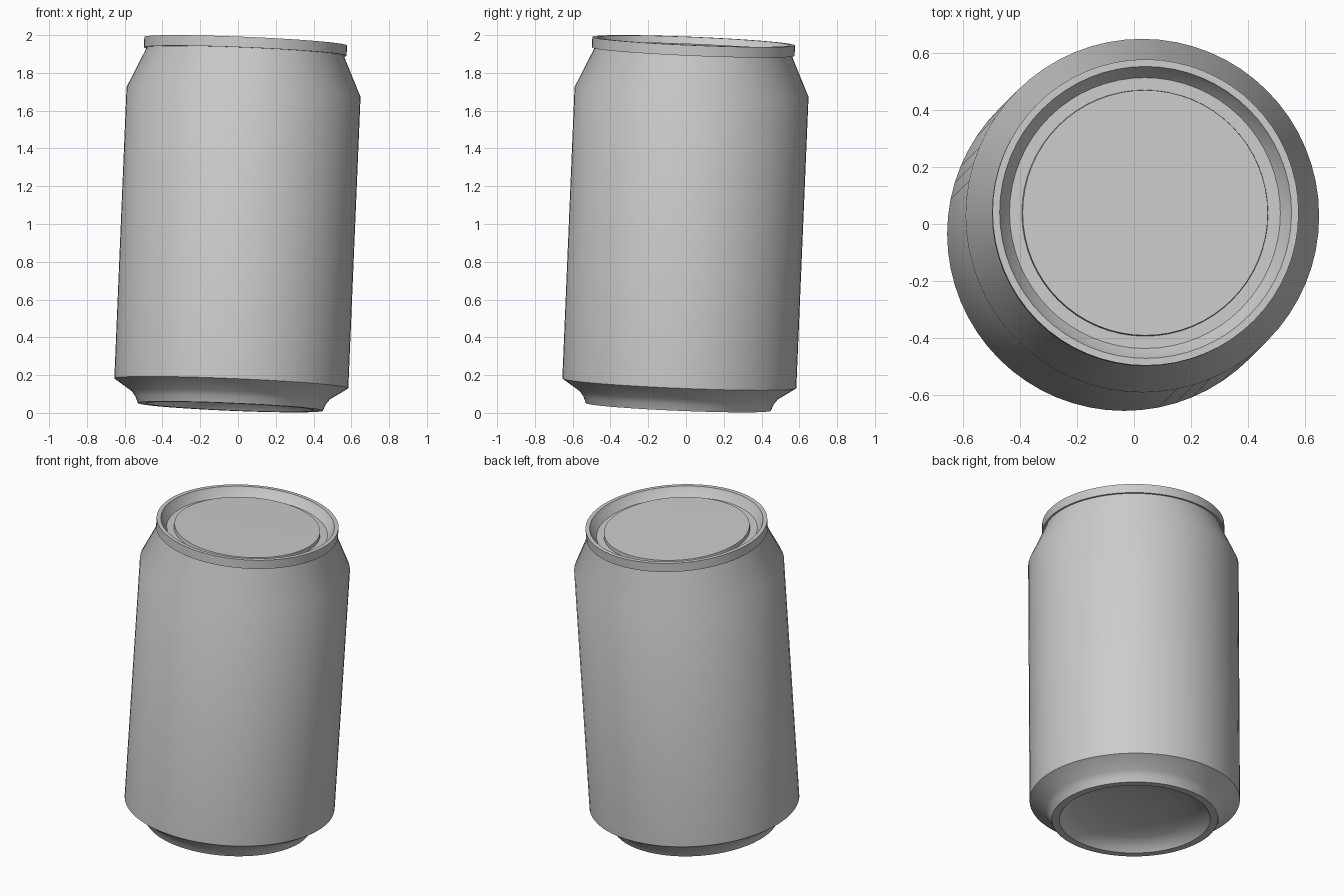
import bpy, math
from mathutils import Vector

cube = bpy.data.objects.get("Cube")
if cube:
    bpy.data.objects.remove(cube, do_unlink=True)

SEGMENTS = 64
LEAN = Vector((0.042, 0.042, 1)).normalized()
tilt = Vector((0, 0, 1)).rotation_difference(LEAN)

metal = bpy.data.materials.new("bare aluminium grey")
metal.use_nodes = True
grey = (0.6, 0.6, 0.6, 1)
metal.diffuse_color = grey
metal.node_tree.nodes["Principled BSDF"].inputs["Base Color"].default_value = grey


def lathe(name, profile):
    """Spin (radius, height) points about the leaning can axis."""
    verts, rings = [], []
    for r, z in profile:
        count = SEGMENTS if r > 0 else 1
        rings.append([len(verts) + i for i in range(count)])
        for i in range(count):
            a = math.tau * i / SEGMENTS
            verts.append(tilt @ Vector((r * math.cos(a), r * math.sin(a), z - 1)) + Vector((0, 0, 1)))
    faces = []
    for low, high in zip(rings, rings[1:]):
        for i in range(SEGMENTS):
            j = (i + 1) % SEGMENTS
            quad = [low[i % len(low)], low[j % len(low)], high[j % len(high)], high[i % len(high)]]
            faces.append(list(dict.fromkeys(quad)))
    mesh = bpy.data.meshes.new(name)
    mesh.from_pydata(verts, [], faces)
    mesh.materials.append(metal)
    obj = bpy.data.objects.new(name, mesh)
    bpy.context.collection.objects.link(obj)
    bpy.ops.object.select_all(action='DESELECT')
    obj.select_set(True)
    bpy.context.view_layer.objects.active = obj
    bpy.ops.object.shade_smooth_by_angle(angle=math.radians(36))
    return obj


# Concave base, foot ring, straight wall and tapered shoulder
lathe("can_body", [
    (0, 0.13), (0.22, 0.12), (0.36, 0.09), (0.42, 0.06), (0.445, 0.03),
    (0.49, 0.03), (0.505, 0.065), (0.525, 0.092), (0.62, 0.155),
    (0.62, 1.70), (0.525, 1.908), (0.525, 1.918)])

# Rolled rim, sunken groove and raised centre panel
lathe("can_lid", [
    (0.515, 1.914), (0.537, 1.914), (0.537, 1.97), (0.512, 1.97),
    (0.505, 1.955), (0.475, 1.915), (0.432, 1.915), (0.43, 1.938), (0, 1.94)])
